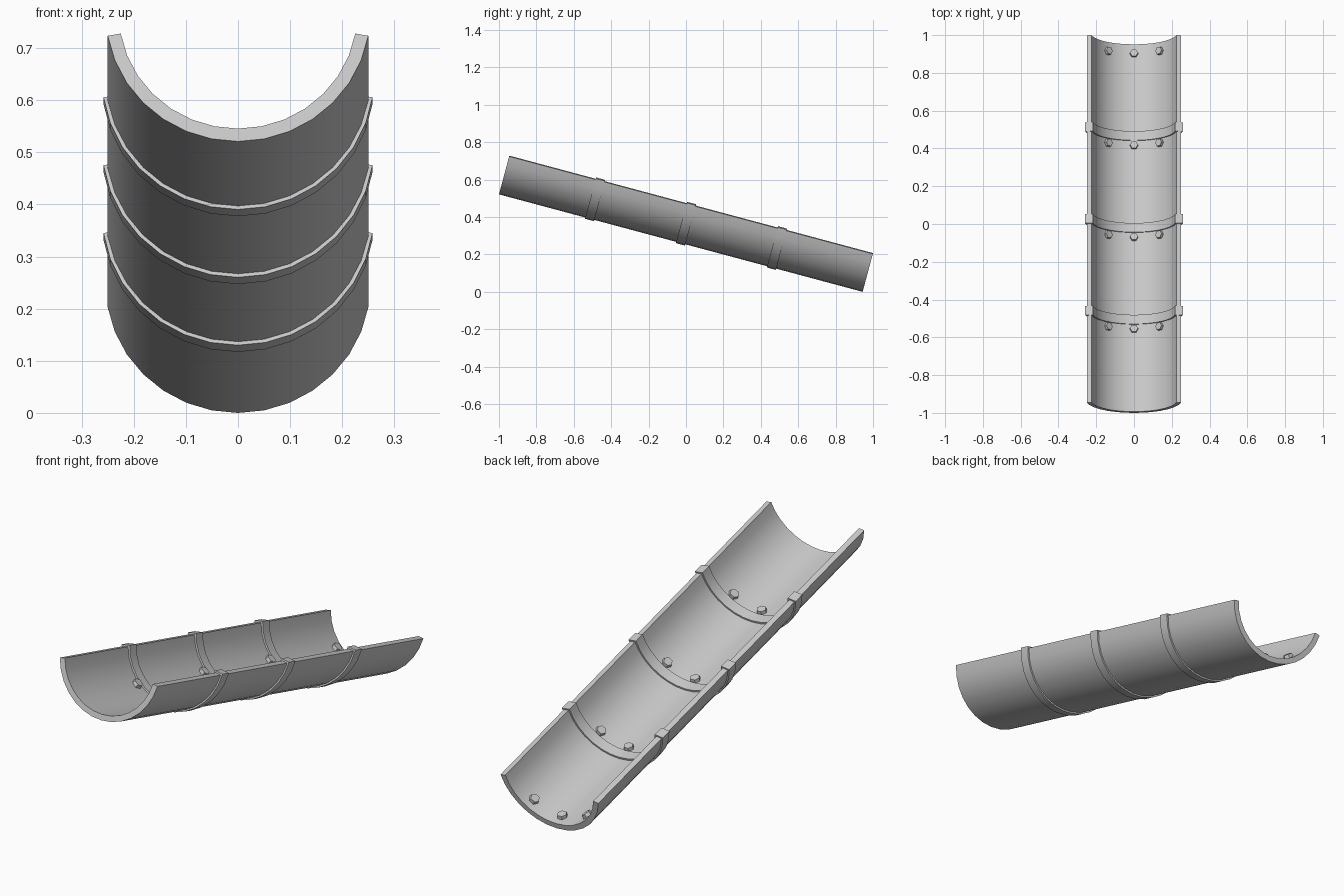
import bpy, bmesh
from math import sin, cos, radians, pi
from mathutils import Matrix, Vector

if "Cube" in bpy.data.objects:
    bpy.data.objects.remove(bpy.data.objects["Cube"])

LENGTH = 2.013
R_OUT, R_IN = 0.254, 0.2285
SEGS = 14
# Chute tilt: high end at the front, low end at the back
PLACE = Matrix.Translation((0, 0.038, 0.5058)) @ Matrix.Rotation(radians(-15), 4, 'X')


def finish(name, bm, smooth=True):
    bmesh.ops.recalc_face_normals(bm, faces=bm.faces)
    bm.transform(PLACE)
    mesh = bpy.data.meshes.new(name)
    bm.to_mesh(mesh)
    bm.free()
    ob = bpy.data.objects.new(name, mesh)
    bpy.context.collection.objects.link(ob)
    if smooth:
        bpy.ops.object.select_all(action='DESELECT')
        ob.select_set(True)
        bpy.context.view_layer.objects.active = ob
        bpy.ops.object.shade_smooth_by_angle(angle=radians(30))


def trough(name, r_in, r_out, half_angle, y, length):
    """Thick open arc, extruded along y."""
    bm = bmesh.new()
    rows = []
    for i in range(SEGS + 1):
        a = radians(half_angle) * (2 * i / SEGS - 1)
        rows.append([bm.verts.new((r * sin(a), y + s * length / 2, -r * cos(a)))
                     for r, s in ((r_out, -1), (r_out, 1), (r_in, 1), (r_in, -1))])
    for a, b in zip(rows, rows[1:]):
        for k in range(4):
            bm.faces.new((a[k], a[(k + 1) % 4], b[(k + 1) % 4], b[k]))
    bm.faces.new(rows[0])
    bm.faces.new(rows[-1])
    finish(name, bm)


def bolt(name, angle, y):
    """Hex head standing on the inner wall, pointing at the axis."""
    bm = bmesh.new()
    bmesh.ops.create_cone(bm, cap_ends=True, segments=6, radius1=0.024,
                          radius2=0.021, depth=0.022)
    r = R_IN - 0.006
    bm.transform(Matrix.Translation((r * sin(angle), y, -r * cos(angle)))
                 @ Matrix.Rotation(-angle, 4, 'Y') @ Matrix.Rotation(pi / 6, 4, 'Z'))
    finish(name, bm, smooth=False)


# Main half-pipe channel
trough("channel", R_IN, R_OUT, 80, 0, LENGTH)

# Joint collars at each quarter of the length
for i in (-1, 0, 1):
    trough(f"collar_{i + 2}", R_IN - 0.008, R_OUT + 0.007, 81.6, i * LENGTH / 4, 0.05)

# Three bolts just ahead of every joint and the low end
for i in range(4):
    for j in (-1, 0, 1):
        bolt(f"bolt_{i + 1}_{j + 2}", radians(37.5) * j, (i - 1) * LENGTH / 4 - 0.05)
